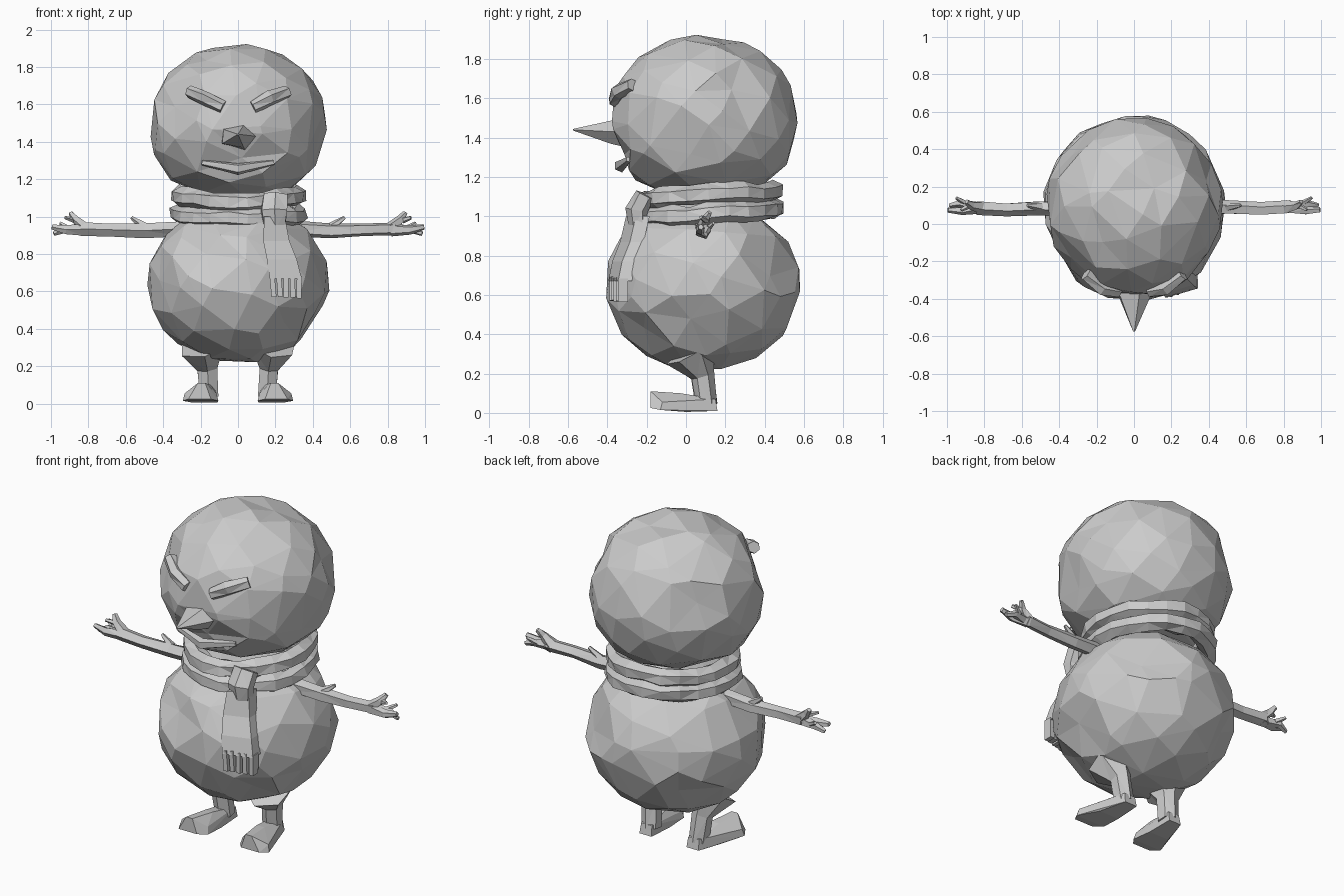
import bpy, bmesh, math, random
from mathutils import Vector, Matrix

random.seed(7)
cube = bpy.data.objects.get("Cube")
if cube:
    bpy.data.objects.remove(cube)

snow = bpy.data.materials.new("pale_grey")
snow.use_nodes = True
colour = (0.6, 0.6, 0.6, 1)
snow.diffuse_color = colour
snow.node_tree.nodes["Principled BSDF"].inputs["Base Color"].default_value = colour


def finish(name, bm):
    bmesh.ops.recalc_face_normals(bm, faces=bm.faces)
    mesh = bpy.data.meshes.new(name)
    bm.to_mesh(mesh)
    bm.free()
    mesh.materials.append(snow)
    obj = bpy.data.objects.new(name, mesh)
    bpy.context.collection.objects.link(obj)
    return obj


def rough_ball(name, centre, radii, count, dents, jowl=0.0):
    """Irregularly faceted ellipsoid; each dent is (direction, depth)."""
    bm = bmesh.new()
    golden = math.pi * (3 - math.sqrt(5))
    for i in range(count):
        h = 1 - 2 * (i + 0.5) / count
        p = Vector((math.cos(i * golden), math.sin(i * golden), 0)) * math.sqrt(1 - h * h)
        p.z = h
        p += Vector([random.uniform(-0.12, 0.12) for _ in range(3)])
        bm.verts.new(p.normalized())
    bmesh.ops.convex_hull(bm, input=bm.verts)
    for direction, depth in dents:
        d = Vector(direction).normalized()
        v = max(bm.verts, key=lambda v: v.co.dot(d))
        v.co *= 1 - depth
    for v in bm.verts:
        # Fill out the lower half where the jowl is asked for
        wide = 1 + jowl * min(v.co.z, 0) ** 2
        v.co = Vector([c + r * k * 1.015 for c, r, k in
                       zip(centre, radii, (v.co.x * wide, v.co.y * wide, v.co.z))])
    return finish(name, bm)


def tube(bm, points, radii, sides=6, closed=False, wobble=0.0, flat=1.0):
    """Sweep a ring of sides along points, optionally joined into a loop."""
    pts = [Vector(p) for p in points]
    n = len(pts)
    rings = []
    for i, p in enumerate(pts):
        a = pts[i - 1] if i or closed else p
        b = pts[(i + 1) % n] if i < n - 1 or closed else p
        t = (b - a).normalized()
        ref = Vector((0, 0, 1)) if abs(t.z) < 0.8 else Vector((0, 1, 0))
        u = t.cross(ref).normalized()
        w = u.cross(t)
        ring = []
        for s in range(sides):
            ang = math.tau * (s + 0.5) / sides
            r = radii[i] * (1 + random.uniform(-wobble, wobble))
            ring.append(bm.verts.new(p + u * math.cos(ang) * r + w * math.sin(ang) * r * flat))
        rings.append(ring)
    for i in range(n if closed else n - 1):
        a, b = rings[i], rings[(i + 1) % n]
        for s in range(sides):
            k = (s + 1) % sides
            bm.faces.new((a[s], a[k], b[k], b[s]))
    if not closed:
        bm.faces.new(rings[0])
        bm.faces.new(rings[-1])
    bmesh.ops.triangulate(bm, faces=bm.faces)


def box(bm, centre, size, angle=0.0):
    m = Matrix.Translation(centre) @ Matrix.Rotation(angle, 4, 'Y') @ Matrix.Diagonal((*size, 1))
    return bmesh.ops.create_cube(bm, size=1, matrix=m)["verts"]


# Head and body, with chipped facets and a pressed-in mouth
rough_ball("head", (0, 0.09, 1.505), (0.47, 0.475, 0.415), 95,
           [((0, -0.85, -0.5), 0.08), ((-0.8, -0.5, 0.3), 0.08),
            ((0.9, 0.3, 0.3), 0.08), ((0.4, 0.3, 0.9), 0.07),
            ((-0.3, -0.4, 0.85), 0.06), ((-0.7, 0.6, 0.2), 0.07),
            ((0.85, -0.3, -0.4), 0.06)], jowl=0.22)
rough_ball("body", (0, 0.085, 0.65), (0.485, 0.495, 0.435), 95,
           [((-0.35, -0.75, 0.45), 0.08), ((0.6, -0.7, -0.45), 0.08),
            ((0.95, -0.1, -0.4), 0.08), ((-0.6, 0.7, -0.3), 0.07),
            ((0.5, 0.75, 0.3), 0.07), ((-0.8, -0.4, -0.2), 0.06)])

# Upturned mouth corners
bm = bmesh.new()
tube(bm, [(-0.19, -0.29, 1.29), (0, -0.335, 1.255), (0.19, -0.29, 1.29)],
     [0.015, 0.03, 0.015], 5, wobble=0.15)
finish("mouth", bm)

# Carrot nose
bm = bmesh.new()
tube(bm, [(0, -0.3, 1.43), (0, -0.38, 1.43), (0, -0.575, 1.44)], [0.12, 0.095, 0.006], 5, wobble=0.1, flat=0.65)
finish("nose", bm)

# Slanted twig eyebrows
for side, label in ((1, "left"), (-1, "right")):
    bm = bmesh.new()
    tube(bm, [(side * 0.08, -0.36, 1.585), (side * 0.17, -0.34, 1.63), (side * 0.26, -0.27, 1.67)],
         [0.036, 0.04, 0.036], 6, wobble=0.15)
    finish(label + "_eyebrow", bm)

# Scarf: two wraps, higher at the back
for label, z, grow in (("upper", 1.105, 0), ("lower", 1.015, 0.005)):
    bm = bmesh.new()
    loop = []
    for i in range(22):
        a = math.tau * i / 22
        loop.append(((0.315 + grow) * math.cos(a), 0.115 + (0.33 + grow) * math.sin(a),
                     z + 0.022 * math.sin(a) + random.uniform(-0.008, 0.008)))
    tube(bm, loop, [0.052] * 22, 6, closed=True, wobble=0.2)
    finish("scarf_" + label + "_wrap", bm)

# Scarf knot
bm = bmesh.new()
tube(bm, [(0.2, -0.245, 0.94), (0.195, -0.25, 1.03), (0.2, -0.21, 1.11)],
     [0.06, 0.08, 0.07], 6, wobble=0.1, flat=0.75)
finish("scarf_knot", bm)

# Hanging scarf end, swept down over the belly
bm = bmesh.new()
rows = []
for x, y, z, w in ((0.195, -0.27, 1.0, 0.055), (0.205, -0.3, 0.87, 0.07),
                   (0.235, -0.34, 0.77, 0.08), (0.255, -0.36, 0.67, 0.085)):
    rows.append([bm.verts.new((x + sx * w, y + sy * 0.035 + max(0, sx) * 0.05, z))
                 for sx, sy in ((-1, -1), (1, -1), (1, 1), (-1, 1))])
for a, b in zip(rows, rows[1:]):
    for s in range(4):
        bm.faces.new((a[s], a[(s + 1) % 4], b[(s + 1) % 4], b[s]))
bm.faces.new(rows[0])
bm.faces.new(rows[-1])
finish("scarf_tail", bm)

# Fringe
bm = bmesh.new()
for i in range(5):
    t = i / 4
    box(bm, (0.187 + 0.14 * t, -0.365 + 0.045 * t, 0.625 + random.uniform(-0.01, 0.01)),
        (0.027, 0.05, 0.12), random.uniform(-0.1, 0.1))
finish("scarf_fringe", bm)

# Branch arms with twigs, and legs with wedge feet
branches = [
    ([(0.3, 0.08, 0.935), (0.5, 0.09, 0.925), (0.68, 0.08, 0.93), (0.84, 0.09, 0.935)],
     [0.045, 0.04, 0.038, 0.038]),
    ([(0.82, 0.09, 0.93), (0.92, 0.07, 0.93), (0.995, 0.075, 0.945)], [0.035, 0.025, 0.014]),
    ([(0.82, 0.09, 0.94), (0.87, 0.1, 0.985), (0.895, 0.12, 1.02)], [0.035, 0.023, 0.013]),
    ([(0.86, 0.09, 0.93), (0.93, 0.11, 0.93), (0.985, 0.1, 0.908)], [0.03, 0.021, 0.012]),
    ([(0.88, 0.1, 0.98), (0.925, 0.075, 0.995)], [0.016, 0.009]),
    ([(0.9, 0.11, 0.935), (0.95, 0.14, 0.965)], [0.016, 0.009]),
    ([(0.5, 0.09, 0.945), (0.57, 0.1, 0.995)], [0.024, 0.01]),
]
for side, label in ((1, "left"), (-1, "right")):
    bm = bmesh.new()
    for points, radii in branches:
        tube(bm, [(side * x, y, z) for x, y, z in points], radii, 5, wobble=0.12)
    finish(label + "_arm", bm)

    bm = bmesh.new()
    tube(bm, [(side * 0.19, 0.02, 0.31), (side * 0.165, 0.085, 0.19), (side * 0.155, 0.105, 0.04)],
         [0.13, 0.06, 0.055], 6, wobble=0.06)
    finish(label + "_leg", bm)

    # Foot: hull of a narrow heel, a broad sole and a peaked toe turned outward
    bm = bmesh.new()
    for x, y, z, half in ((0.155, 0.16, 0.01, 0.04), (0.155, 0.15, 0.07, 0.035),
                          (0.175, 0.0, 0.005, 0.065), (0.17, -0.03, 0.1, 0.025),
                          (0.2, -0.13, 0.015, 0.095), (0.2, -0.12, 0.055, 0.085),
                          (0.205, -0.18, 0.025, 0.06), (0.195, -0.18, 0.11, 0.02)):
        for edge in (-half, half):
            bm.verts.new((side * (x + edge), y, z))
    bmesh.ops.convex_hull(bm, input=bm.verts)
    finish(label + "_foot", bm)
